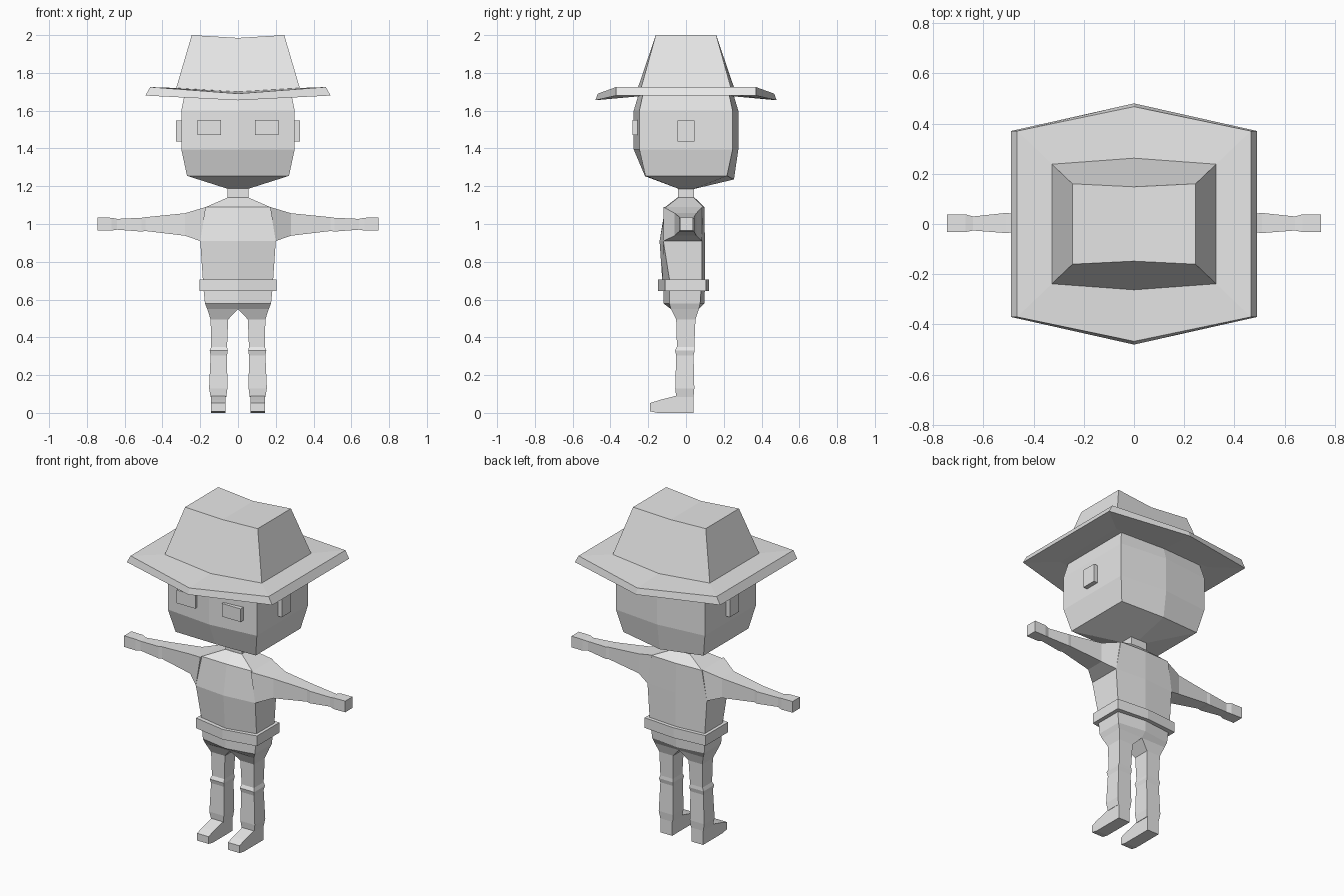
import bpy, bmesh

grey = bpy.data.materials.new("light_grey")
grey.diffuse_color = (0.8, 0.8, 0.8, 1)


def finish(name, bm):
    bmesh.ops.recalc_face_normals(bm, faces=bm.faces[:])
    mesh = bpy.data.meshes.new(name)
    bm.to_mesh(mesh)
    bm.free()
    mesh.materials.append(grey)
    obj = bpy.data.objects.new(name, mesh)
    bpy.context.collection.objects.link(obj)
    return obj


def loft(name, rings, mirror=False):
    """Skin a list of equal-length rings; six-point rings are capped as two halves."""
    bm = bmesh.new()
    loops = [[bm.verts.new(p) for p in ring] for ring in rings]
    n = len(rings[0])
    for a, b in zip(loops, loops[1:]):
        for i in range(n):
            j = (i + 1) % n
            bm.faces.new((a[i], a[j], b[j], b[i]))
    for cap in (loops[0], loops[-1]):
        if n == 6:
            bm.faces.new([cap[i] for i in (0, 1, 4, 5)])
            bm.faces.new([cap[i] for i in (1, 2, 3, 4)])
        else:
            bm.faces.new(cap)
    obj = finish(name, bm)
    if mirror:
        mod = obj.modifiers.new("mirror", "MIRROR")
        mod.use_bisect_axis[0] = False
        mod.use_mirror_merge = False
    return obj


def hexa(w, front, front_mid, back, back_mid, z, zf=None, zb=None):
    """Ring with straight sides and a centre point at the front and back."""
    zf = z if zf is None else zf
    zb = z if zb is None else zb
    return [(-w, front, z), (0, front_mid, zf), (w, front, z),
            (w, back, z), (0, back_mid, zb), (-w, back, z)]


def hat_ring(w, d, c, z, zc):
    return hexa(w, -d, -c, d, c, z, zc, zc)


def box(name, x0, x1, y0, y1, z0, z1):
    rings = [[(x0, y0, z), (x1, y0, z), (x1, y1, z), (x0, y1, z)] for z in (z0, z1)]
    return loft(name, rings, mirror=True)


# Hat: brim underside, brim edge, crown
loft("hat", [
    hat_ring(0.33, 0.24, 0.26, 1.685, 1.675),
    hat_ring(0.49, 0.37, 0.48, 1.68, 1.655),
    hat_ring(0.465, 0.37, 0.467, 1.725, 1.69),
    hat_ring(0.327, 0.238, 0.262, 1.72, 1.70),
    hat_ring(0.245, 0.16, 0.148, 2.0, 1.985)])

# Head, eyes and ears
loft("head", [
    hexa(0.05, -0.035, -0.035, 0.04, 0.04, 1.185),
    hexa(0.27, -0.215, -0.217, 0.217, 0.254, 1.255, 1.253, 1.236),
    hexa(0.30, -0.247, -0.277, 0.247, 0.277, 1.395),
    hexa(0.30, -0.247, -0.277, 0.247, 0.277, 1.60),
    hexa(0.28, -0.225, -0.25, 0.225, 0.25, 1.70, 1.69, 1.69)])
box("eyes", 0.09, 0.215, -0.283, -0.245, 1.47, 1.55)
box("ears", 0.29, 0.327, -0.045, 0.045, 1.438, 1.548)

# Neck and torso
loft("neck", [
    hexa(0.055, -0.042, -0.042, 0.042, 0.042, 1.12),
    hexa(0.055, -0.042, -0.042, 0.042, 0.042, 1.20)])
loft("torso", [
    hexa(0.185, -0.085, -0.125, 0.085, 0.10, 0.69),
    hexa(0.20, -0.12, -0.14, 0.085, 0.10, 0.91),
    hexa(0.17, -0.105, -0.11, 0.09, 0.097, 1.09),
    hexa(0.055, -0.042, -0.045, 0.042, 0.045, 1.14)])


# Arms with cuff and squared hand
def arm_ring(x, y0, y1, z0, z1, x_top=None):
    xt = x if x_top is None else x_top
    return [(x, y0, z0), (x, y1, z0), (xt, y1, z1), (xt, y0, z1)]


loft("arms", [
    arm_ring(0.20, -0.12, 0.085, 0.91, 1.09, 0.17),
    arm_ring(0.28, -0.06, 0.055, 0.938, 1.057),
    arm_ring(0.49, -0.034, 0.042, 0.963, 1.036),
    arm_ring(0.51, -0.036, 0.044, 0.96, 1.033),
    arm_ring(0.64, -0.026, 0.03, 0.97, 1.027),
    arm_ring(0.67, -0.032, 0.038, 0.965, 1.033),
    arm_ring(0.745, -0.032, 0.038, 0.966, 1.034)], mirror=True)

# Belt and hips
loft("belt", [
    hexa(0.205, -0.11, -0.148, 0.105, 0.122, 0.645),
    hexa(0.205, -0.11, -0.148, 0.105, 0.122, 0.707)])
loft("hips", [
    hexa(0.175, -0.088, -0.12, 0.075, 0.097, 0.58),
    hexa(0.183, -0.088, -0.12, 0.08, 0.10, 0.66)])


# Legs, joined at the crotch, with knee and ankle folds
def leg_ring(x0, x1, y0, y1, z):
    return [(x0, y0, z), (x1, y0, z), (x1, y1, z), (x0, y1, z)]


loft("legs", [
    [(0, -0.12, 0.58), (0.175, -0.088, 0.58), (0.175, 0.075, 0.58), (0, 0.097, 0.58)],
    leg_ring(0.0, 0.163, -0.08, 0.068, 0.55),
    leg_ring(0.052, 0.145, -0.052, 0.05, 0.495),
    leg_ring(0.058, 0.142, -0.048, 0.044, 0.35),
    leg_ring(0.054, 0.15, -0.058, 0.046, 0.33),
    leg_ring(0.058, 0.145, -0.052, 0.04, 0.305),
    leg_ring(0.056, 0.153, -0.057, 0.044, 0.13),
    leg_ring(0.062, 0.145, -0.052, 0.04, 0.085)], mirror=True)

# Feet: side profile spread across the width
foot = [(-0.19, 0.008), (-0.19, 0.052), (-0.14, 0.068), (-0.055, 0.09),
        (0.04, 0.09), (0.04, 0.0), (-0.15, 0.0)]
loft("feet", [[(x, y, z) for y, z in foot] for x in (0.065, 0.143)], mirror=True)
